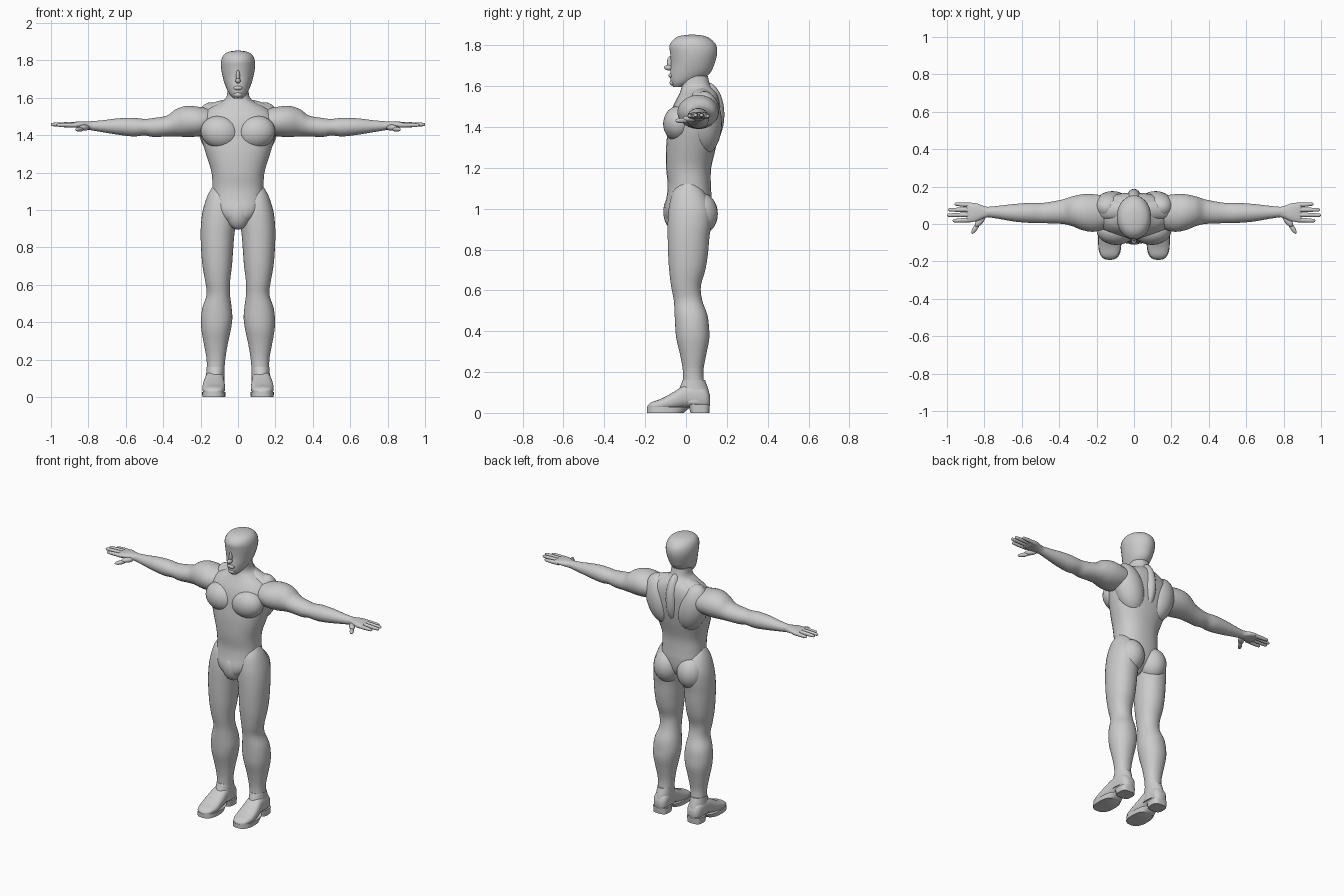
import bpy, bmesh, math
from mathutils import Matrix

ORDER = {'x': lambda t, u, v: (t, u, v), 'y': lambda t, u, v: (u, t, v), 'z': lambda t, u, v: (u, v, t)}


def spline(rows, steps):
    """Smoothly fill in between rows (Catmull-Rom)."""
    out = []
    for i in range(len(rows) - 1):
        a, b, c, d = (rows[max(0, min(len(rows) - 1, k))] for k in (i - 1, i, i + 1, i + 2))
        for s in range(steps):
            t = s / steps
            out.append([0.5 * (2 * q + (r - p) * t + (2 * p - 5 * q + 4 * r - w) * t * t
                               + (3 * q - p - 3 * r + w) * t ** 3) for p, q, r, w in zip(a, b, c, d)])
    return out + [list(rows[-1])]


def loft(bm, axis, rows, power=2.0, steps=4, n=32):
    """Skin oval rings; each row is (position, u min, u max, v min, v max)."""
    rings = []
    for t, u0, u1, v0, v1 in spline(rows, steps):
        ring = []
        for k in range(n):
            a = 2 * math.pi * (k + 0.5) / n
            c, s = math.cos(a), math.sin(a)
            c = math.copysign(abs(c) ** (2 / power), c)
            s = math.copysign(abs(s) ** (2 / power), s)
            ring.append(bm.verts.new(ORDER[axis](t, (u0 + u1) / 2 + c * (u1 - u0) / 2,
                                                 (v0 + v1) / 2 + s * (v1 - v0) / 2)))
        rings.append(ring)
    for r, q in zip(rings, rings[1:]):
        for k in range(n):
            bm.faces.new((r[k], r[(k + 1) % n], q[(k + 1) % n], q[k]))
    bm.faces.new(rings[0])
    bm.faces.new(rings[-1])


def blob(bm, centre, radii, tilt=0.0, axis='Y'):
    m = Matrix.Translation(centre) @ Matrix.Rotation(tilt, 4, axis) @ Matrix.Diagonal((*radii, 1))
    bmesh.ops.create_uvsphere(bm, u_segments=24, v_segments=16, radius=1, matrix=m)


def finish(bm, name, mirror=False):
    """Make the object smooth with sharp corners, mirrored across x if paired."""
    bmesh.ops.recalc_face_normals(bm, faces=bm.faces[:])
    for f in bm.faces:
        f.smooth = True
    for e in bm.edges:
        e.smooth = e.calc_face_angle(0) < math.radians(45)
    me = bpy.data.meshes.new(name)
    bm.to_mesh(me)
    bm.free()
    ob = bpy.data.objects.new(name, me)
    bpy.context.collection.objects.link(ob)
    if mirror:
        ob.modifiers.new("mirror", 'MIRROR').use_mirror_merge = False


# torso: height, half width, front, back
torso = [(0.90, .025, -.06, .04), (0.95, .09, -.10, .10), (1.0, .13, -.107, .12), (1.06, .14, -.095, .125),
         (1.12, .138, -.09, .122), (1.20, .142, -.098, .124), (1.30, .172, -.098, .147), (1.38, .195, -.09, .162),
         (1.45, .205, -.08, .167), (1.50, .195, -.065, .167), (1.54, .16, -.045, .16), (1.57, .105, -.03, .147),
         (1.60, .064, -.022, .12), (1.65, .056, -.02, .107)]
bm = bmesh.new()
loft(bm, 'z', [(z, -w, w, f, b) for z, w, f, b in torso], 2.3)
blob(bm, (0, -.055, .985), (.065, .056, .09))
blob(bm, (0, .10, 1.46), (.05, .088, .16))
finish(bm, "torso")

# chest, back, seat and collar muscles
bm = bmesh.new()
blob(bm, (.095, -.035, 1.415), (.105, .077, .088), -.2)
blob(bm, (.115, .09, 1.42), (.095, .086, .16), .3)
blob(bm, (.085, .066, .975), (.086, .09, .105))
blob(bm, (.115, .075, 1.535), (.125, .055, .042), .35)
finish(bm, "muscles", True)

# head and face
head = [(1.595, .02, -.062, -.02), (1.62, .045, -.075, .05), (1.66, .066, -.078, .115), (1.71, .082, -.074, .14),
        (1.76, .091, -.078, .153), (1.80, .09, -.081, .148), (1.83, .076, -.06, .123), (1.846, .048, -.03, .09),
        (1.852, .01, .015, .045)]
bm = bmesh.new()
loft(bm, 'z', [(z, -w, w, f, b) for z, w, f, b in head])
blob(bm, (0, -.083, 1.691), (.014, .024, .014))
blob(bm, (0, -.077, 1.715), (.010, .016, .033))
blob(bm, (0, -.071, 1.652), (.024, .015, .012))
blob(bm, (0, -.065, 1.617), (.022, .015, .015))
finish(bm, "head")

# arms
bm = bmesh.new()
loft(bm, 'x', [(.10, .0, .14, 1.42, 1.53), (.20, -.04, .158, 1.395, 1.55), (.27, -.035, .16, 1.39, 1.557),
               (.33, -.012, .148, 1.393, 1.54), (.38, .0, .132, 1.393, 1.505), (.45, .003, .118, 1.39, 1.492),
               (.50, .006, .112, 1.398, 1.487), (.56, .006, .113, 1.393, 1.493), (.64, .013, .107, 1.402, 1.49),
               (.72, .027, .098, 1.415, 1.48), (.78, .036, .092, 1.425, 1.475), (.81, .036, .094, 1.43, 1.472)])
finish(bm, "arm", True)

# legs
bm = bmesh.new()
loft(bm, 'z', [(1.14, .07, .125, -.02, .04), (1.08, .03, .162, -.065, .09), (1.0, .012, .188, -.085, .125),
               (.93, .012, .198, -.09, .125), (.86, .02, .2, -.09, .115), (.78, .026, .197, -.088, .108),
               (.70, .032, .19, -.083, .095), (.62, .042, .176, -.073, .073), (.55, .043, .168, -.06, .08),
               (.48, .034, .19, -.056, .105), (.42, .03, .198, -.053, .113), (.36, .038, .196, -.047, .114),
               (.28, .055, .182, -.028, .098), (.20, .068, .168, -.015, .085), (.12, .074, .167, -.015, .092),
               (.06, .078, .168, -.015, .10)], 2.15)
finish(bm, "leg", True)

# hands: palm, four fingers and a thumb
bm = bmesh.new()
loft(bm, 'x', [(.765, .039, .09, 1.43, 1.473), (.80, .032, .095, 1.43, 1.473), (.84, .015, .11, 1.438, 1.474),
               (.88, .01, .114, 1.442, 1.47), (.895, .014, .11, 1.449, 1.464)], 2.4)
for y0, y1, tip, z in ((.022, .018, .97, 1.454), (.05, .047, 1.0, 1.457), (.076, .076, .995, 1.457),
                       (.101, .106, .96, 1.453)):
    row = lambda x, y, r: (x, y - r, y + r, z - r, z + r)
    loft(bm, 'x', [row(.86, y0, .0125), (row((.86 + tip) / 2, (y0 + y1) / 2, .012)), row(tip - .016, y1, .0095),
                   row(tip - .005, y1, .0075), row(tip, y1, .002)], n=14, steps=2)
blob(bm, (.822, .018, 1.44), (.04, .018, .016), -.9, 'Z')
blob(bm, (.847, -.02, 1.431), (.038, .0125, .0125), -1.0, 'Z')
finish(bm, "hand", True)

# boots: upper, ankle, front sole and heel
bm = bmesh.new()
loft(bm, 'y', [(-.19, .115, .145, .02, .032), (-.17, .085, .176, .012, .052), (-.12, .07, .19, .012, .07),
               (-.06, .07, .188, .015, .103), (0, .074, .178, .025, .138), (.06, .074, .174, .022, .14),
               (.10, .08, .166, .02, .12), (.118, .10, .146, .035, .085)], 2.5)
loft(bm, 'z', [(.16, .072, .168, -.017, .094), (.10, .073, .172, -.04, .114), (.05, .07, .176, -.05, .117)])
loft(bm, 'z', [(0, .068, .191, -.192, -.01), (.028, .067, .192, -.192, .02)], 2.6, 2)
loft(bm, 'z', [(0, .075, .173, .022, .114), (.04, .073, .175, .012, .117)], 3.2, 2)
finish(bm, "boot", True)
